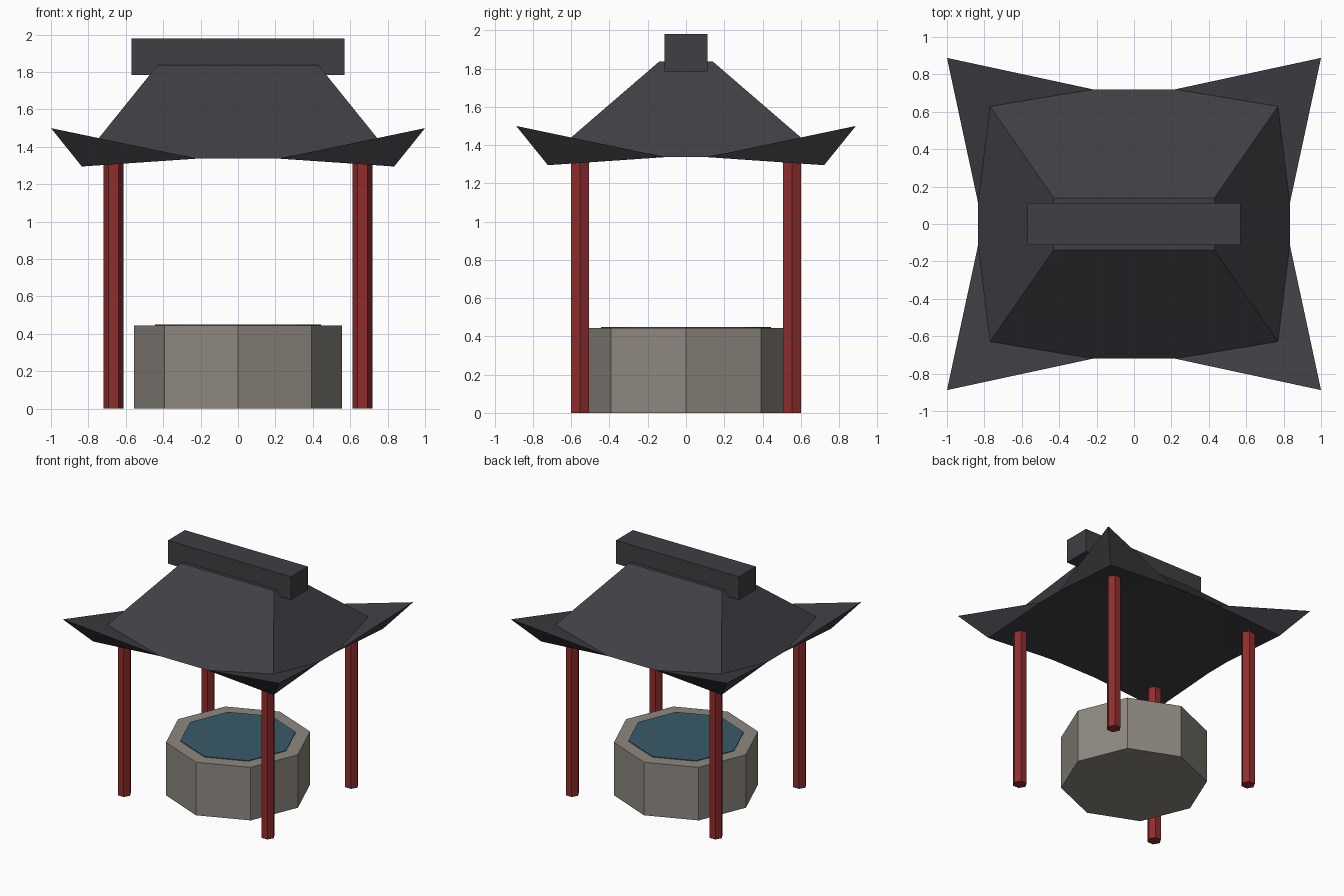
import bpy, bmesh, math
from mathutils import Matrix

if "Cube" in bpy.data.objects:
    bpy.data.objects.remove(bpy.data.objects["Cube"])


def material(name, rgb):
    m = bpy.data.materials.new(name)
    m.diffuse_color = (*rgb, 1)
    m.use_nodes = True
    m.node_tree.nodes["Principled BSDF"].inputs["Base Color"].default_value = m.diffuse_color
    return m


SLATE = material("dark slate", (0.050, 0.049, 0.058))
RED = material("red lacquer", (0.28, 0.027, 0.027))
STONE = material("warm stone", (0.270, 0.246, 0.213))
WATER = material("still water", (0.040, 0.105, 0.142))


def finish(name, bm, mat):
    bmesh.ops.recalc_face_normals(bm, faces=bm.faces)
    me = bpy.data.meshes.new(name)
    bm.to_mesh(me)
    bm.free()
    me.materials.append(mat)
    ob = bpy.data.objects.new(name, me)
    bpy.context.collection.objects.link(ob)
    return ob


def prism(name, sides, radius, z0, z1, mat, x=0, y=0, turn=0):
    """Upright faceted column between two heights."""
    bm = bmesh.new()
    bmesh.ops.create_cone(
        bm, cap_ends=True, segments=sides, radius1=radius, radius2=radius, depth=z1 - z0,
        matrix=Matrix.Translation((x, y, (z0 + z1) / 2)) @ Matrix.Rotation(turn, 4, "Z"))
    return finish(name, bm, mat)


def frustum(name, bottom, top, z0, z1, mat):
    """Rectangular block tapering from bottom half sizes to top half sizes."""
    bm = bmesh.new()
    bmesh.ops.create_cube(bm, size=2)
    for v in bm.verts:
        hx, hy = top if v.co.z > 0 else bottom
        v.co = (v.co.x * hx, v.co.y * hy, z1 if v.co.z > 0 else z0)
    return finish(name, bm, mat)


# Stone basin with the water standing just proud of the rim
prism("basin", 8, 0.555, 0, 0.444, STONE)
prism("water", 8, 0.444, 0.442, 0.45, WATER)

# Hipped roof and ridge beam
frustum("roof", (0.833, 0.72), (0.43, 0.14), 1.337, 1.837, SLATE)
frustum("ridge_beam", (0.57, 0.112), (0.57, 0.112), 1.785, 1.98, SLATE)

# Posts and upturned eave corners in all four quadrants
for side, sx in (("right", 1), ("left", -1)):
    for end, sy in (("front", -1), ("back", 1)):
        prism(f"post_{end}_{side}", 6, 0.054, 0, 1.345, RED,
              sx * 0.665, sy * 0.554, math.pi / 6)
        bm = bmesh.new()
        along, across, low, tip = [
            bm.verts.new((sx * x, sy * y, z)) for x, y, z in
            ((0.22, 0.72, 1.337), (0.833, 0.11, 1.337),
             (0.835, 0.722, 1.295), (1.0, 0.888, 1.50))]
        for tri in ((along, across, tip), (along, low, tip),
                    (across, low, tip), (along, across, low)):
            bm.faces.new(tri)
        finish(f"eave_corner_{end}_{side}", bm, SLATE)
